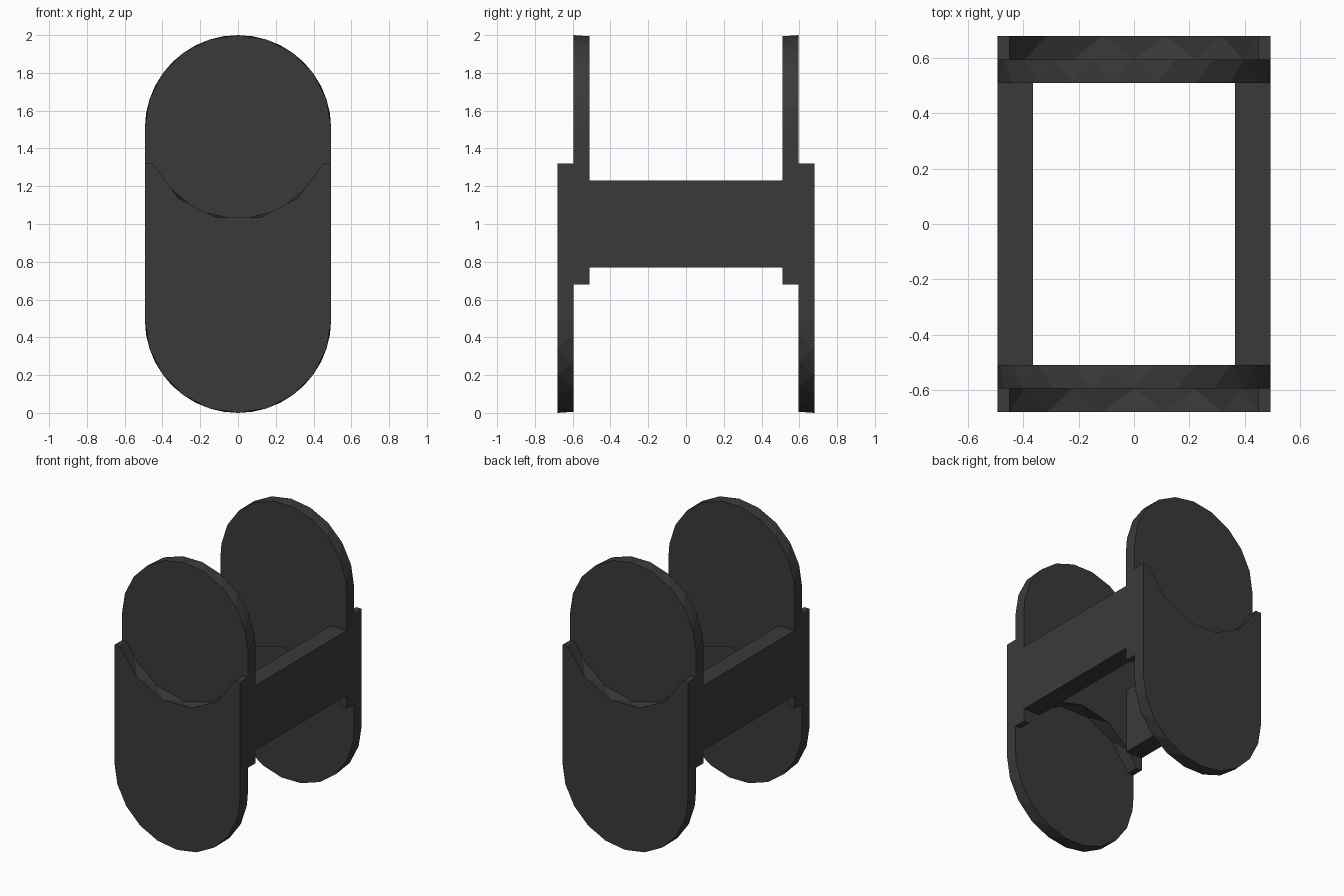
import bpy, bmesh
from math import cos, sin, radians, asin, degrees

if "Cube" in bpy.data.objects:
    bpy.data.objects.remove(bpy.data.objects["Cube"])

R = 0.493          # half width and end radius
NOTCH_R = 0.487    # radius of the scooped end
SHOULDER = 1.32    # height of the scooped end's corners

mat = bpy.data.materials.new("dark_metal")
mat.diffuse_color = (0.042, 0.042, 0.042, 1)
mat.use_nodes = True
mat.node_tree.nodes["Principled BSDF"].inputs["Base Color"].default_value = mat.diffuse_color


def arc(cz, r, a0, a1, n, staggered):
    steps = [i / n for i in range(n + 1)]
    if staggered:
        steps = [0] + [(i + 0.5) / n for i in range(n)] + [1]
    angles = [radians(a0 + (a1 - a0) * t) for t in steps]
    return [(r * cos(a), cz + r * sin(a)) for a in angles]


def finish(bm, name):
    bmesh.ops.recalc_face_normals(bm, faces=bm.faces[:])
    me = bpy.data.meshes.new(name)
    bm.to_mesh(me)
    bm.free()
    me.materials.append(mat)
    ob = bpy.data.objects.new(name, me)
    bpy.context.collection.objects.link(ob)
    return ob


def plate(name, y_near, y_far, upside_down):
    """Plate with one round end and one scooped end; rims are facetted strips."""
    bm = bmesh.new()
    dip = degrees(asin((2 - R - SHOULDER) / NOTCH_R))

    def side(y, staggered):
        round_end = arc(R, R, 180, 360, 10, staggered)
        scoop = arc(2 - R, NOTCH_R, -dip, dip - 180, 5, staggered)
        parts = (round_end, [(R, SHOULDER)], scoop, [(-R, SHOULDER)])
        return [[bm.verts.new((x, y, 2 - z if upside_down else z)) for x, z in p]
                for p in parts]

    a, b = side(y_near, False), side(y_far, True)
    for s in (a, b):
        bm.faces.new([v for part in s for v in part])
    for k in range(4):
        f, g = a[k], b[k]
        if len(f) > 1:
            for i in range(len(f)):
                bm.faces.new((g[i], g[i + 1], f[i]))
                if i + 1 < len(f):
                    bm.faces.new((f[i], g[i + 1], f[i + 1]))
        n = (k + 1) % 4
        bm.faces.new((f[-1], g[-1], b[n][0], a[n][0]))
    return finish(bm, name)


def bar(name, x0, x1):
    bm = bmesh.new()
    bmesh.ops.create_cube(bm, size=1)
    for v in bm.verts:
        v.co = (x1 if v.co.x > 0 else x0, v.co.y * 1.02, 1 + v.co.z * 0.46)
    return finish(bm, name)


# plates: outer pair hangs down, inner pair stands up
parts = []
for s, label in ((-1, "front"), (1, "back")):
    parts.append(plate(label + "_outer_plate", s * 0.68, s * 0.595, False))
    parts.append(plate(label + "_inner_plate", s * 0.595, s * 0.51, True))

# cross bars joining the inner plates
parts.append(bar("left_bar", -R, -0.365))
parts.append(bar("right_bar", 0.365, R))

# weld everything into one solid link
body = parts[0]
bpy.context.view_layer.objects.active = body
for p in parts[1:]:
    m = body.modifiers.new("weld", 'BOOLEAN')
    m.operation, m.solver, m.object = 'UNION', 'EXACT', p
    bpy.ops.object.modifier_apply(modifier=m.name)
    bpy.data.objects.remove(p)
body.name = "chain_link"
